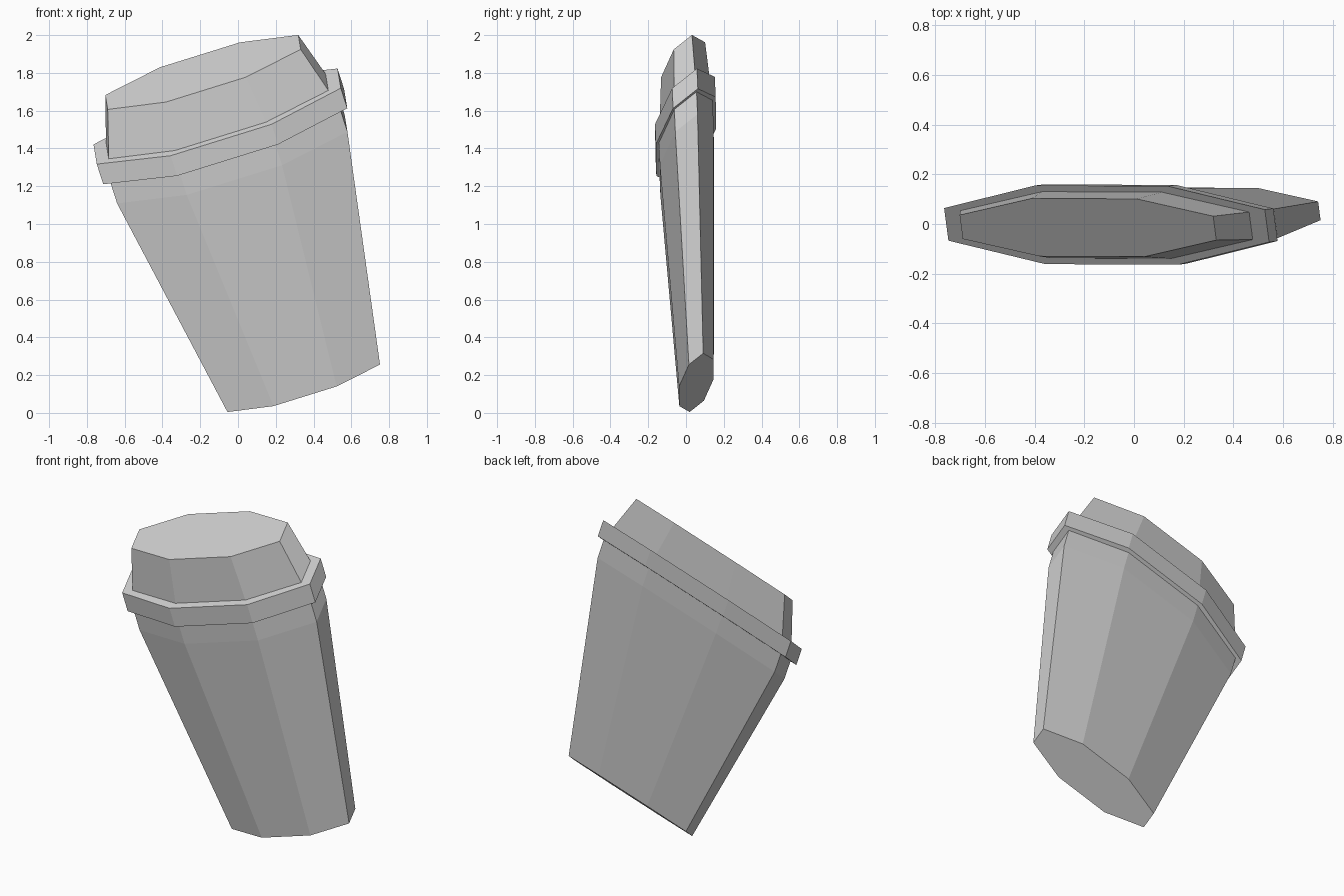
import bpy
import bmesh
from math import cos, sin, pi
from mathutils import Vector

cube = bpy.data.objects.get("Cube")
if cube:
    bpy.data.objects.remove(cube, do_unlink=True)

# Leaning, flattened frame: base centre, cup axis, and the two octagon radii
BASE = Vector((0.343, 0.055, 0.16))
AXIS = Vector((-0.381, -0.05, 1.185))
WIDE = Vector((0.437, -0.002, 0.136))
DEEP = Vector((-0.013, 0.0985, 0.078))
SIDES = 8

grey = bpy.data.materials.new("light grey")
grey.use_nodes = True
COLOUR = (0.6, 0.6, 0.6, 1)
grey.diffuse_color = COLOUR
grey.node_tree.nodes["Principled BSDF"].inputs["Base Color"].default_value = COLOUR


def loft(name, rings):
    """Closed octagonal loft; each ring is (position on axis, width, depth)."""
    bm = bmesh.new()
    loops = []
    for t, wide, deep in rings:
        loop = []
        for i in range(SIDES):
            a = (i + 0.5) * 2 * pi / SIDES
            loop.append(bm.verts.new(
                BASE + AXIS * t + WIDE * wide * cos(a) + DEEP * deep * sin(a)))
        loops.append(loop)
    for low, high in zip(loops, loops[1:]):
        for i in range(SIDES):
            j = (i + 1) % SIDES
            bm.faces.new((low[i], low[j], high[j], high[i]))
    bm.faces.new(loops[0][::-1])
    bm.faces.new(loops[-1])
    bmesh.ops.recalc_face_normals(bm, faces=bm.faces)
    mesh = bpy.data.meshes.new(name)
    bm.to_mesh(mesh)
    bm.free()
    mesh.materials.append(grey)
    obj = bpy.data.objects.new(name, mesh)
    bpy.context.collection.objects.link(obj)
    return obj


# Tapered cup with a straight collar tucked under the rim
loft("cup_body", [(0, 1, 1), (1, 1.51, 1.56), (1.12, 1.51, 1.56)])
# Overhanging lid rim
loft("lid_rim", [(1.10, 1.6, 1.74), (1.19, 1.6, 1.74)])
# Raised lid, narrowing to its flat top
loft("lid_top", [(1.17, 1.46, 1.49), (1.19, 1.44, 1.47), (1.387, 1.265, 1.28)])
